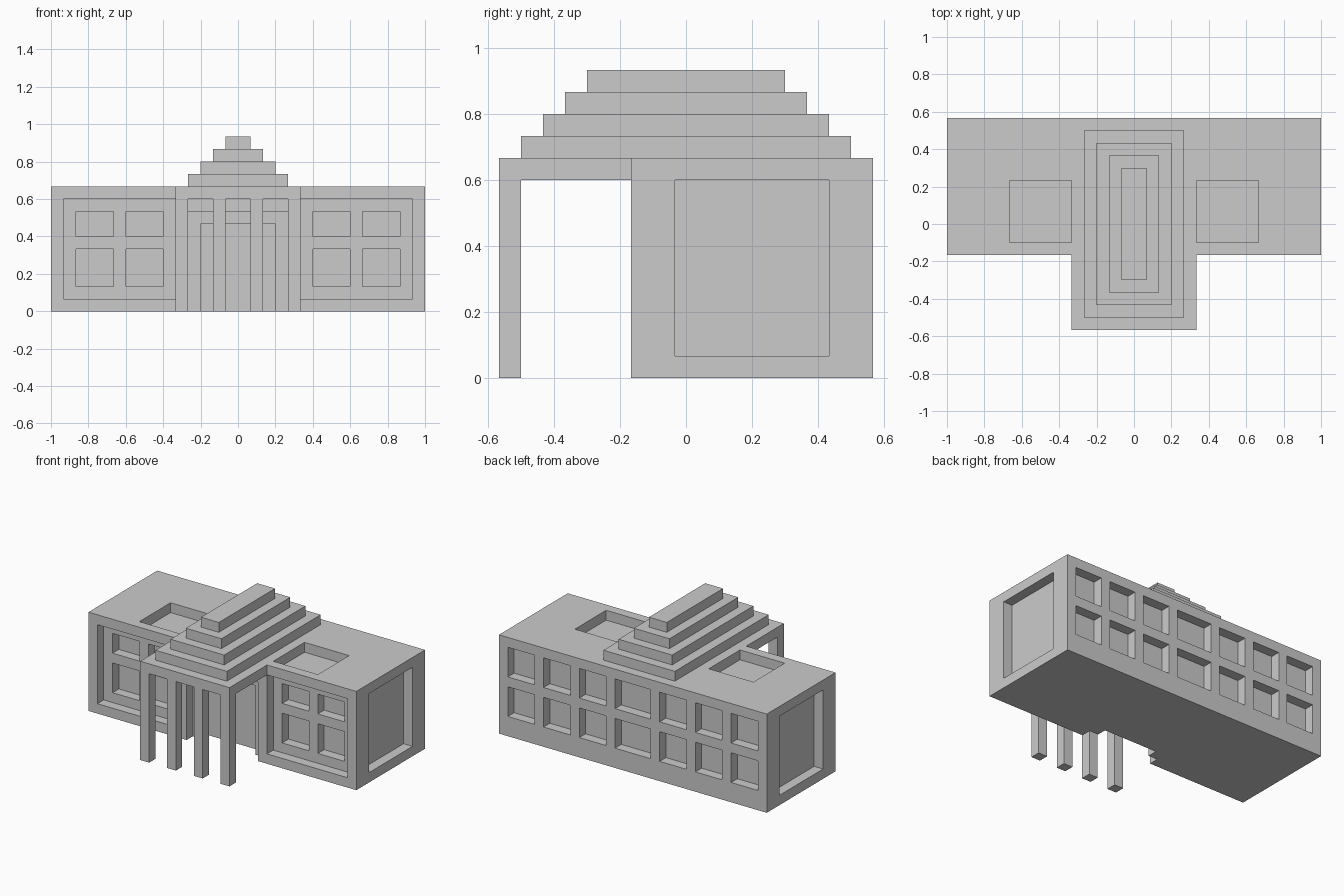
import bpy, bmesh
from mathutils import Vector

if "Cube" in bpy.data.objects:
    bpy.data.objects.remove(bpy.data.objects["Cube"])

U = 1 / 15  # modelling module: every dimension is a multiple of this


def boxes(name, spans):
    """One object made of boxes, each given as (x0, x1, y0, y1, z0, z1) in modules."""
    bm = bmesh.new()
    for x0, x1, y0, y1, z0, z1 in spans:
        cube = bmesh.ops.create_cube(bm, size=1)
        for v in cube["verts"]:
            v.co = Vector(((x0 + x1) / 2 + v.co.x * (x1 - x0),
                           (y0 + y1) / 2 + v.co.y * (y1 - y0),
                           (z0 + z1) / 2 + v.co.z * (z1 - z0))) * U
    mesh = bpy.data.meshes.new(name)
    bm.to_mesh(mesh)
    bm.free()
    obj = bpy.data.objects.new(name, mesh)
    bpy.context.collection.objects.link(obj)
    return obj


def both_sides(spans):
    return spans + [(-s[1], -s[0]) + tuple(s[2:]) for s in spans]


def carve(target, name, spans):
    """Cut boxes out of the target and discard the cutter."""
    cutter = boxes(name, spans)
    cutter.hide_render = True
    mod = target.modifiers.new(name, 'BOOLEAN')
    mod.operation = 'DIFFERENCE'
    mod.solver = 'EXACT'
    mod.object = cutter
    bpy.context.view_layer.objects.active = target
    bpy.ops.object.modifier_apply(modifier=mod.name)
    bpy.data.objects.remove(cutter)


FRONT, BACK, ROOF = -2.5, 8.5, 10

# main building block
body = boxes("main_building", [(-15, 15, FRONT, BACK, 0, ROOF)])

# first level of recesses: wing panels, side panels, roof wells, door surround
outer = both_sides([
    (5, 14, FRONT - 1, FRONT + 1, 1, 9),
    (14, 16, -0.5, 6.5, 1, 9),
    (5, 10, -1.5, 3.5, ROOF - 1, ROOF + 1),
])
outer.append((-4, 4, FRONT - 1, FRONT + 1, -1, 8))

# back windows: seven columns, the middle one wider, on two floors
for z0 in (2, 6):
    outer += both_sides([(x, x + 3, BACK - 1, BACK + 1, z0, z0 + 3) for x in (3, 7, 11)])
    outer.append((-2, 2, BACK - 1, BACK + 1, z0, z0 + 3))
carve(body, "outer_recesses", outer)

# second level of recesses: front windows and doorway
inner = both_sides([(x, x + 3, FRONT - 1, FRONT + 2, z0, z1)
                    for x in (6, 10) for z0, z1 in ((2, 5), (6, 8))])
inner.append((-3, 3, FRONT - 1, FRONT + 2, -1, 7))
carve(body, "inner_recesses", inner)

# portico slab and its four square columns
boxes("portico_slab", [(-5, 5, -8.5, FRONT, 9, ROOF)])
for i, x in enumerate((-5, -2, 1, 4)):
    boxes(f"portico_column_{i + 1}", [(x, x + 1, -8.5, -7.5, 0, 9)])

# stepped roof tiers
for i in range(4):
    w, d = 4 - i, 7.5 - i
    boxes(f"roof_tier_{i + 1}", [(-w, w, -d, d, ROOF + i, ROOF + i + 1)])
